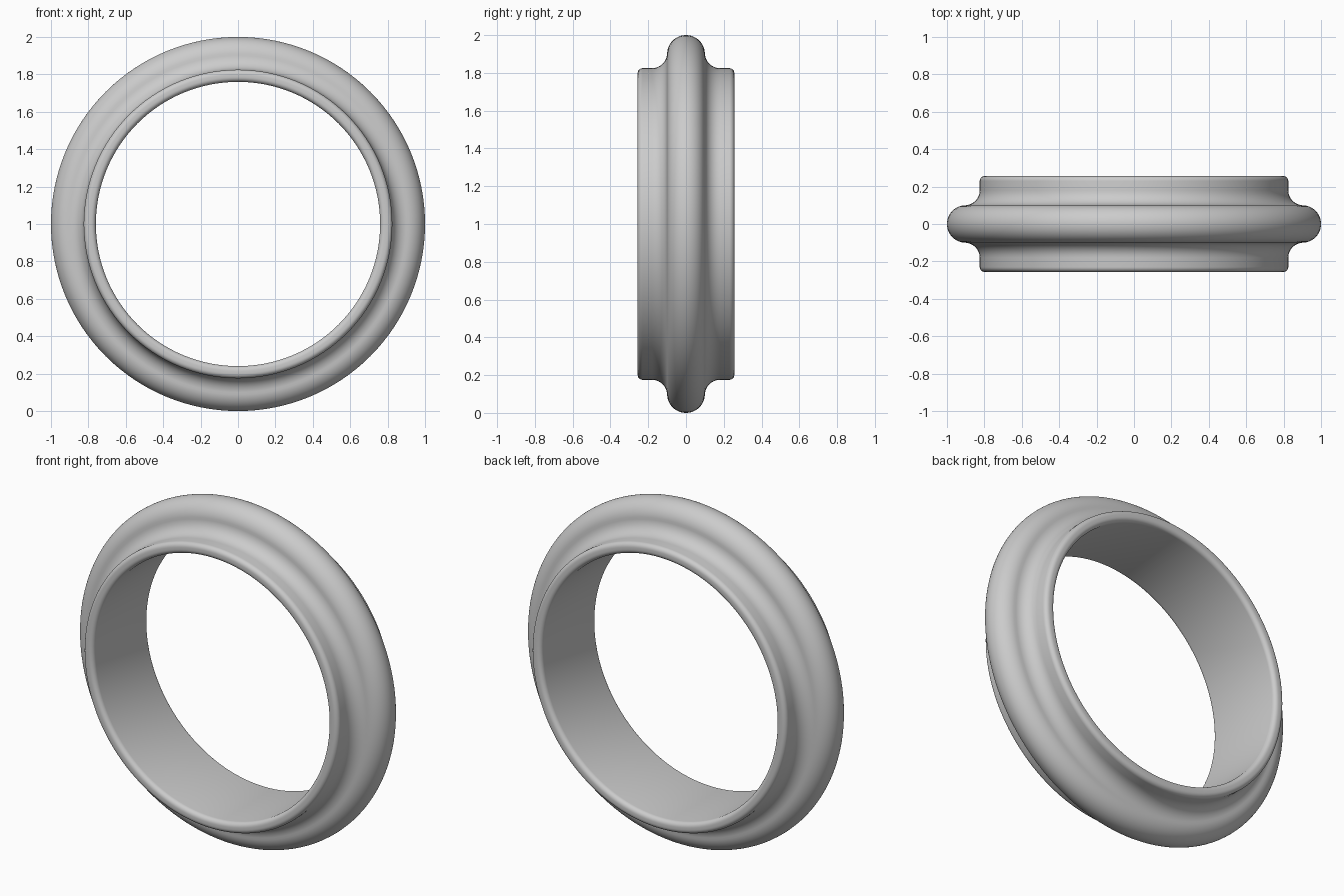
import bpy, bmesh, math
from mathutils import Matrix, Vector

if "Cube" in bpy.data.objects:
    bpy.data.objects.remove(bpy.data.objects["Cube"], do_unlink=True)

# Plain grey material
grey = bpy.data.materials.new("light_grey")
grey.use_nodes = True
colour = (0.6, 0.6, 0.6, 1)
grey.diffuse_color = colour
grey.node_tree.nodes["Principled BSDF"].inputs["Base Color"].default_value = colour

INNER, BAND, HALF_WIDTH = 0.76, 0.825, 0.256
BULGE, ROUND = 0.10, 0.026
FILLET = 0.08
SEGMENTS = 128


def arc(radius, depth, size, start, end, steps):
    """Points (radius, depth) along an arc, angles measured from outward."""
    points = []
    for i in range(steps + 1):
        a = math.radians(start + (end - start) * i / steps)
        points.append((radius + size * math.cos(a), depth + size * math.sin(a)))
    return points


# Half cross-section: central bulge, hollow fillet, rounded rim, bore
half = arc(1 - BULGE, 0, BULGE, 0, 90, 12)
half += arc(BAND + FILLET, BULGE + FILLET, FILLET, 270, 180, 8)[1:]
half += arc(BAND - ROUND, HALF_WIDTH - ROUND, ROUND, 0, 90, 6)
half += arc(INNER + ROUND, HALF_WIDTH - ROUND, ROUND, 90, 180, 6)
profile = half + [(r, -y) for r, y in reversed(half[1:])]

# Turn the cross-section around the depth axis
bm = bmesh.new()
centre = Vector((0, 0, 1))
rings = []
for s in range(SEGMENTS):
    turn = Matrix.Rotation(math.tau * s / SEGMENTS, 3, 'Y')
    rings.append([bm.verts.new(centre + turn @ Vector((r, y, 0))) for r, y in profile])
for s, ring in enumerate(rings):
    following = rings[(s + 1) % SEGMENTS]
    for i in range(len(profile)):
        j = (i + 1) % len(profile)
        bm.faces.new((ring[i], ring[j], following[j], following[i]))
bmesh.ops.recalc_face_normals(bm, faces=bm.faces)

mesh = bpy.data.meshes.new("ring_band")
bm.to_mesh(mesh)
bm.free()
mesh.materials.append(grey)
band = bpy.data.objects.new("ring_band", mesh)
bpy.context.collection.objects.link(band)

# Smooth shading with sharp edges kept
bpy.ops.object.select_all(action='DESELECT')
band.select_set(True)
bpy.context.view_layer.objects.active = band
bpy.ops.object.shade_smooth_by_angle(angle=math.radians(40))
